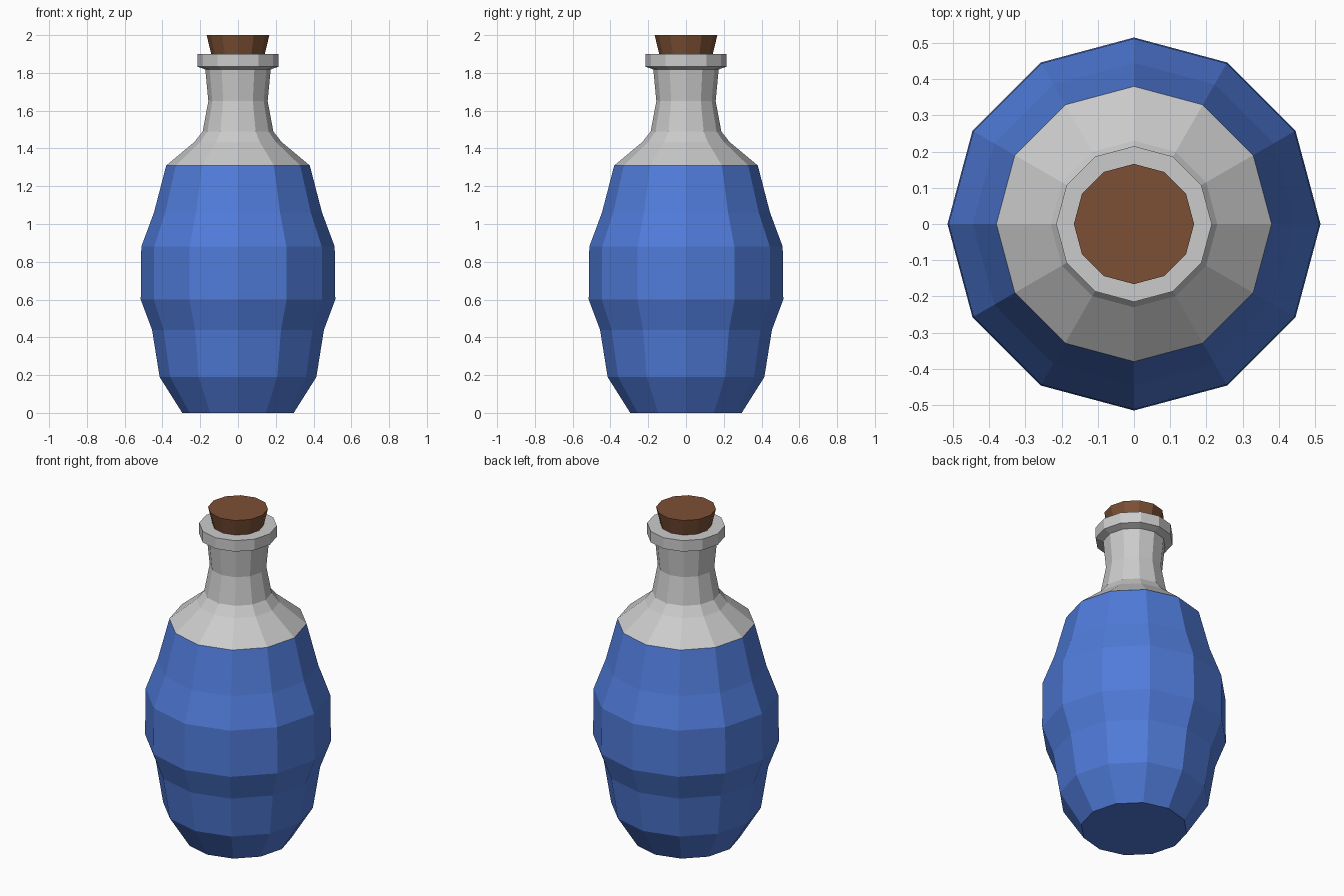
import bpy, bmesh
from math import cos, sin, tau

if "Cube" in bpy.data.objects:
    bpy.data.objects.remove(bpy.data.objects["Cube"])

SIDES = 12


def lathe(name, profile, cap_bottom=False, cap_top=False, color=None):
    """Revolve (radius, z) points into a flat-shaded 12-sided shell."""
    bm = bmesh.new()
    rings = [[bm.verts.new((r * cos(tau * i / SIDES), r * sin(tau * i / SIDES), z))
              for i in range(SIDES)] for r, z in profile]
    for low, high in zip(rings, rings[1:]):
        for i in range(SIDES):
            j = (i + 1) % SIDES
            bm.faces.new((low[i], low[j], high[j], high[i]))
    if cap_bottom:
        bm.faces.new(rings[0][::-1])
    if cap_top:
        bm.faces.new(rings[-1])
    mesh = bpy.data.meshes.new(name)
    bm.to_mesh(mesh)
    bm.free()
    if color:
        mat = bpy.data.materials.new(name + "_color")
        mat.diffuse_color = color
        mat.use_nodes = True
        mat.node_tree.nodes["Principled BSDF"].inputs["Base Color"].default_value = mat.diffuse_color
        mesh.materials.append(mat)
    obj = bpy.data.objects.new(name, mesh)
    bpy.context.collection.objects.link(obj)
    return obj


# Blue filled body
lathe("blue_body",
      [(0.295, 0), (0.415, 0.19), (0.455, 0.44), (0.515, 0.60),
       (0.512, 0.88), (0.445, 1.06), (0.38, 1.31)],
      cap_bottom=True, color=(0.08, 0.2, 0.7, 1))

# Clear shoulder, neck and lip
lathe("neck_and_lip",
      [(0.38, 1.31), (0.23, 1.435), (0.187, 1.49), (0.157, 1.65),
       (0.173, 1.818), (0.215, 1.833), (0.215, 1.90), (0.14, 1.90)])

# Tapered cork
lathe("cork", [(0.138, 1.88), (0.142, 1.90), (0.166, 2.0)],
      cap_bottom=True, cap_top=True, color=(0.2, 0.08, 0.035, 1))
